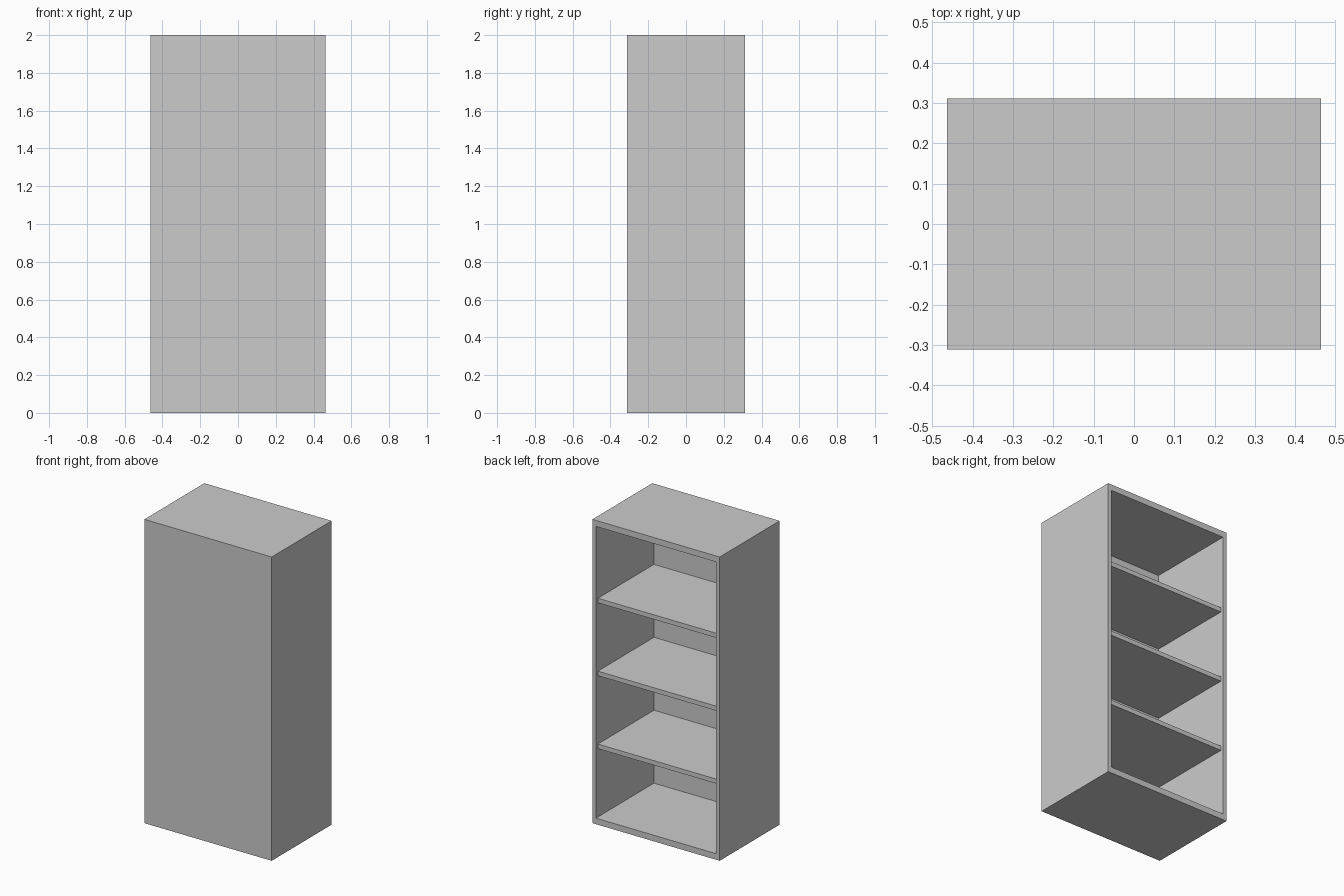
import bpy

if "Cube" in bpy.data.objects:
    bpy.data.objects.remove(bpy.data.objects["Cube"], do_unlink=True)

# Overall size and board thicknesses
HALF_W, HALF_D, HEIGHT = 0.4635, 0.3115, 2.0
SIDE, CAP, PANEL, SHELF, RECESS = 0.026, 0.04, 0.02, 0.03, 0.02

grey = bpy.data.materials.new("plain grey")
grey.use_nodes = True
colour = (0.6, 0.6, 0.6, 1)
grey.diffuse_color = colour
grey.node_tree.nodes["Principled BSDF"].inputs["Base Color"].default_value = colour


def board(name, x, y, z):
    """Box between the given (low, high) limits on each axis."""
    limits = (x, y, z)
    bpy.ops.mesh.primitive_cube_add(size=1)
    obj = bpy.context.object
    obj.name = name
    obj.location = [(lo + hi) / 2 for lo, hi in limits]
    obj.scale = [hi - lo for lo, hi in limits]
    bpy.ops.object.transform_apply(location=True, scale=True)
    obj.data.materials.append(grey)
    return obj


def cabinet_shell():
    """Closed front, sides, top and base as one box with a pocket cut in the back."""
    shell = board("cabinet_shell", (-HALF_W, HALF_W), (-HALF_D, HALF_D), (0, HEIGHT))
    inner = HALF_W - SIDE
    cutter = board("pocket_cutter", (-inner, inner),
                   (-HALF_D + PANEL, HALF_D + PANEL), (CAP, HEIGHT - CAP))
    cut = shell.modifiers.new("pocket", "BOOLEAN")
    cut.operation = "DIFFERENCE"
    cut.solver = "EXACT"
    cut.object = cutter
    bpy.context.view_layer.objects.active = shell
    bpy.ops.object.modifier_apply(modifier=cut.name)
    bpy.data.objects.remove(cutter, do_unlink=True)


cabinet_shell()

# Three evenly spaced shelves, set slightly back from the open side
spacing = (HEIGHT - 2 * CAP) / 4
for i in range(1, 4):
    top = CAP + i * spacing
    board(f"shelf_{i}", (-HALF_W + SIDE, HALF_W - SIDE),
          (-HALF_D + PANEL, HALF_D - RECESS), (top - SHELF, top))
